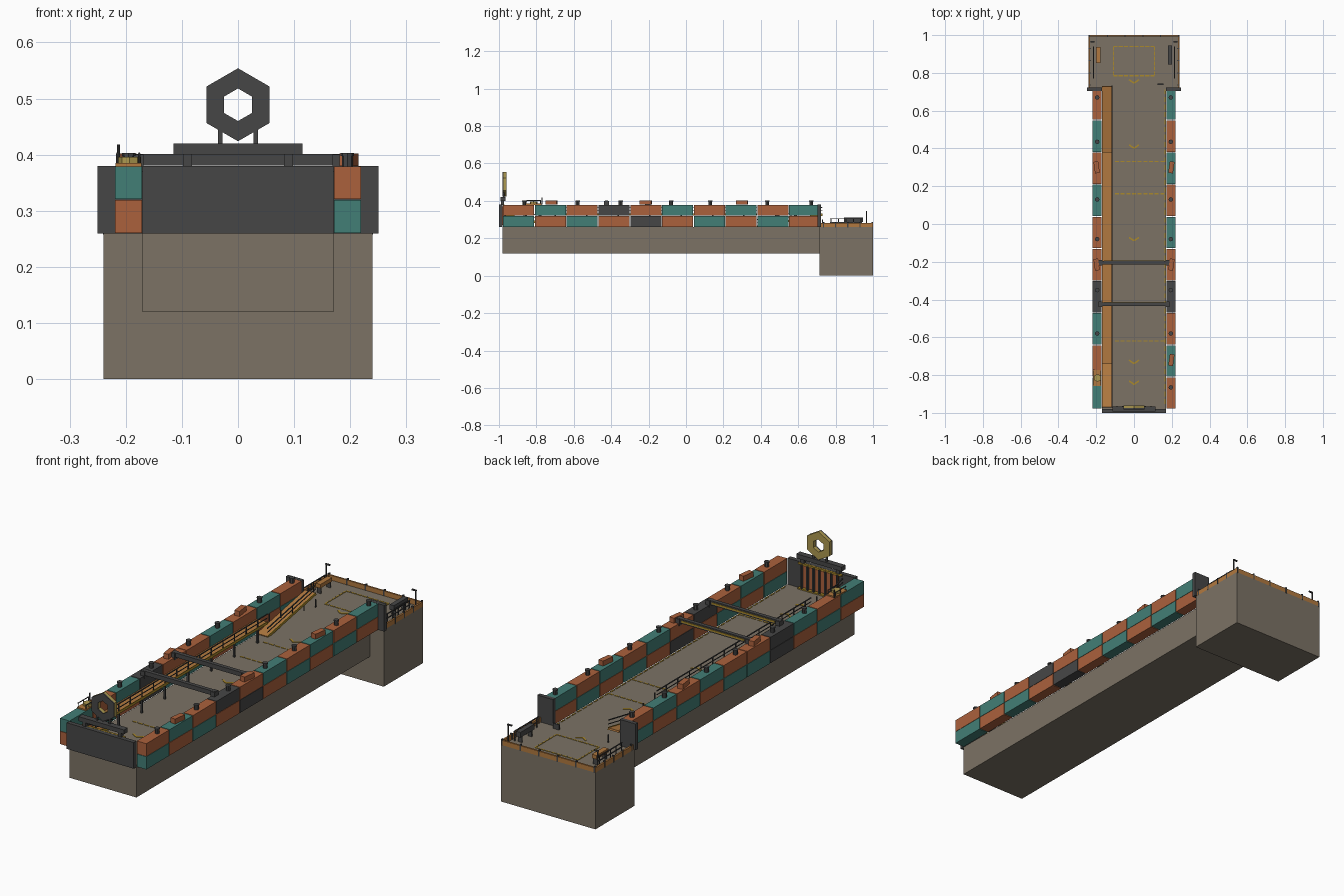
import bpy, bmesh
from math import sin, cos, pi, radians
from mathutils import Matrix, Vector

cube = bpy.data.objects.get("Cube")
if cube:
    bpy.data.objects.remove(cube, do_unlink=True)


def material(name, r, g, b):
    m = bpy.data.materials.new(name)
    m.use_nodes = True
    m.diffuse_color = (r, g, b, 1)
    m.node_tree.nodes["Principled BSDF"].inputs["Base Color"].default_value = (r, g, b, 1)
    return m


stone = material("hull_grey", .2, .17, .13)
dark = material("dark_steel", .062, .062, .062)
teal = material("teal_paint", .055, .21, .18)
rust = material("rust_orange", .41, .12, .046)
amber = material("walkway_amber", .44, .19, .05)
gold = material("marking_gold", .4, .25, .025)
brass = material("brass_yellow", .42, .32, .08)


def finish(name, bm, mat):
    bmesh.ops.recalc_face_normals(bm, faces=bm.faces)
    mesh = bpy.data.meshes.new(name)
    bm.to_mesh(mesh)
    bm.free()
    mesh.materials.append(mat)
    ob = bpy.data.objects.new(name, mesh)
    bpy.context.collection.objects.link(ob)
    return ob


def add_box(bm, center, size, turn=0, tilt=0):
    m = (Matrix.Translation(center) @ Matrix.Rotation(turn, 4, 'Z')
         @ Matrix.Rotation(tilt, 4, 'X') @ Matrix.Diagonal((*size, 1)))
    bmesh.ops.create_cube(bm, size=1, matrix=m)


def boxes(name, mat, items):
    """One object from several (centre, size[, turn]) boxes."""
    bm = bmesh.new()
    for it in items:
        add_box(bm, *it)
    return finish(name, bm, mat)


def span(x0, x1, y0, y1, z0, z1):
    return ((x0 + x1) / 2, (y0 + y1) / 2, (z0 + z1) / 2), (x1 - x0, y1 - y0, z1 - z0)


def tubes(name, mat, items, sides=8):
    """Upright cylinders from (x, y, z0, z1, radius)."""
    bm = bmesh.new()
    for x, y, z0, z1, r in items:
        bmesh.ops.create_cone(bm, cap_ends=True, segments=sides, radius1=r, radius2=r,
                              depth=z1 - z0, matrix=Matrix.Translation((x, y, (z0 + z1) / 2)))
    return finish(name, bm, mat)


def hex_ring(name, mat, y0, y1, zc, outer, inner):
    bm = bmesh.new()
    loops = [[bm.verts.new((r * sin(k * pi / 3), y, zc + r * cos(k * pi / 3))) for k in range(6)]
             for r, y in ((outer, y0), (outer, y1), (inner, y1), (inner, y0))]
    for a, b in zip(loops, loops[1:] + loops[:1]):
        for k in range(6):
            n = (k + 1) % 6
            bm.faces.new((a[k], a[n], b[n], b[k]))
    return finish(name, bm, mat)


# Hull and rear block
DECK = .26
boxes("long_hull", stone, [span(-.17, .17, -.98, .72, .12, DECK)])
boxes("rear_block", stone, [span(-.24, .24, .715, 1, 0, DECK)])

# Container walls: two rows on each side, read from front to back
paint = {"T": teal, "O": rust, "G": dark}
STEP = .17
rows = {(1, 1): "OTOGOTOTOT", (1, 0): "TOTOGOTOTO",
        (-1, 1): "TOTGOOTOTO", (-1, 0): "OTOGTTOTOT"}
for (side, level), code in rows.items():
    for letter, mat in paint.items():
        items = []
        for i, c in enumerate(code):
            if c == letter:
                y = -.98 + STEP * (i + .5)
                items.append(((side * .195, y, DECK + .06 * level + .03), (.048, STEP - .004, .0585)))
        boxes(f"containers_{'left' if side > 0 else 'right'}_{level}_{mat.name}", mat, items)

# Front gate with ribbed inner panel
boxes("front_gate", dark, [span(-.17, .17, -1, -.98, DECK, .38)])
boxes("gate_inner_panel", rust, [span(-.09, .09, -.98, -.972, .27, .37)])
boxes("gate_ribs", dark, [((x * .03, -.968, .32), (.007, .01, .11)) for x in range(-3, 4)])
boxes("gate_trim", gold, [span(-.11, .11, -.979, -.97, .372, .38),
                          span(-.11, .11, -.979, -.965, DECK, .266)])

# Sign beam and hexagonal ring
boxes("sign_beam", dark, [span(-.115, .115, -.992, -.965, .4, .42)]
      + [((x, -.98, .39), (.016, .016, .022)) for x in (-.09, .09)]
      + [((x, -.975, .435), (.008, .008, .04)) for x in (-.032, .032)])
hex_ring("hex_ring", brass, -.975, -.96, .489, .065, .029)
hex_ring("hex_ring_front", dark, -.981, -.975, .489, .065, .029)

# Rear door posts
boxes("rear_jambs", dark, [((s * .21, .713, .32), (.08, .018, .12)) for s in (-1, 1)])

# Cross gantries
gantry_y = (-.205, -.425)
boxes("gantry_beams", dark, [((0, y, .391), (.37, .018, .02)) for y in gantry_y]
      + [((s * .178, y, .385), (.02, .028, .03)) for y in gantry_y for s in (-1, 1)])
boxes("gantry_stripes", gold, [((0, y + .01, .391), (.32, .003, .008)) for y in gantry_y])

# Raised side walkway with a ramp at each end
path = [(-.97, .275), (-.74, .33), (.38, .33), (.73, .264)]


def walk_height(y):
    for (ya, za), (yb, zb) in zip(path, path[1:]):
        if y <= yb:
            return za + (zb - za) * (y - ya) / (yb - ya)
    return path[-1][1]


def follow(name, mat, x, width, lift, thick):
    """Strips along the walkway path."""
    bm = bmesh.new()
    for (ya, za), (yb, zb) in zip(path, path[1:]):
        d = Vector((0, yb - ya, zb - za))
        add_box(bm, (x, (ya + yb) / 2, (za + zb) / 2 + lift), (width, d.length, thick),
                0, math_angle(d))
    return finish(name, bm, mat)


def math_angle(d):
    return Vector((0, 1)).angle_signed(Vector((-d.z, d.y)))


follow("walkway_deck", amber, -.143, .054, -.004, .008)
follow("walkway_edge", gold, -.1155, .003, -.003, .012)
follow("walkway_handrail", dark, -.117, .004, .036, .004)
follow("walkway_midrail", dark, -.117, .003, .018, .003)
posts = [-.95 + .084 * i for i in range(21)]
boxes("walkway_posts", dark, [((-.117, y, walk_height(y) + .018), (.004, .004, .036)) for y in posts])
boxes("walkway_supports", dark, [span(-.122, -.114, y - .004, y + .004, DECK, walk_height(y) - .008)
                                 for y in posts[3:16:2]])

# Deck markings: dashed edges, cross lines, landing rectangle, chevrons
Z = DECK + .001
marks = [((s * .164, -.94 + .04 * i, Z), (.006, .026, .002)) for s in (1,) for i in range(42)]
for y in (.33, .16, -.62):
    marks += [((-.09 + .03 * i, y, Z), (.022, .006, .002)) for i in range(9)]
for i in range(8):
    for y in (.785, .94):
        marks.append(((-.098 + .028 * i, y, Z), (.022, .006, .002)))
for i in range(6):
    for s in (-1, 1):
        marks.append(((s * .108, .798 + .026 * i, Z), (.006, .02, .002)))
for y in (.755, .41, -.08, -.73, -.84):
    for s in (-1, 1):
        marks.append(((s * .013, y, Z), (.032, .008, .002), s * radians(35)))
boxes("deck_markings", gold, marks)

# Curb and posts around the rear block
boxes("rear_curb", amber, [span(-.24, .24, .992, 1, DECK, .282)]
      + [((s * .236, .86, .271), (.008, .28, .022)) for s in (-1, 1)])
boxes("curb_posts", dark, [((-.235 + .094 * i, .996, .273), (.006, .01, .03)) for i in range(6)]
      + [((s * .236, .735 + .065 * i, .273), (.01, .006, .03)) for i in range(4) for s in (-1, 1)])

# Railings, lamp poles and benches on the rear block
rails, poles = [], []
for s in (-1, 1):
    rails += [((s * .215, .855, z), (.004, .17, .004)) for z in (.285, .305)]
    rails += [((s * .215, .775 + .04 * i, .283), (.004, .004, .048)) for i in range(5)]
    poles.append((s * .228, .965, DECK, .345, .003))
    rails.append(((s * .22, .965, .343), (.022, .006, .006)))
    rails += [((s * .19, y, .275), (.02, .005, .03)) for y in (.86, .93)]
rails.append(((.14, .74, .272), (.03, .006, .024)))
boxes("rear_railings", dark, rails)
tubes("lamp_poles", dark, poles)
boxes("right_bench", amber, [((-.19, .895, .296), (.024, .085, .018))])
boxes("left_console", dark, [((.19, .895, .3), (.022, .1, .024))])

# Roof crates and vents on the containers
crate_spots = [(1, .3), (1, -.215), (1, -.72), (-1, .3), (-1, -.215)]
boxes("roof_crates", rust, [((s * .198, y, .391), (.025, .062, .023), -s * radians(8)) for s, y in crate_spots])
vents = [(s * .195, y, .379, .4, .01) for s in (-1, 1) for y in (.67, .435, .13, -.08, -.35, -.58)]
vents.append((.195, -.865, .379, .4, .01))
tubes("roof_vents", dark, vents)
tubes("roof_vent_caps", dark, [(x, y, .398, .403, .012) for x, y, *_ in vents])

# Lookout station on the front right container
boxes("lookout_base", amber, [((-.195, -.815, .382), (.046, .085, .006))])
tubes("lookout_hatch", brass, [(-.193, -.815, .384, .396, .02)])
tubes("lookout_rails", dark, [(x, y, .38, .402, .002) for x in (-.215, -.176) for y in (-.852, -.815, -.778)]
      + [(-.213, -.77, .38, .418, .003)])
boxes("lookout_handrail", dark, [((x, -.815, .402), (.003, .078, .003)) for x in (-.215, -.176)])
